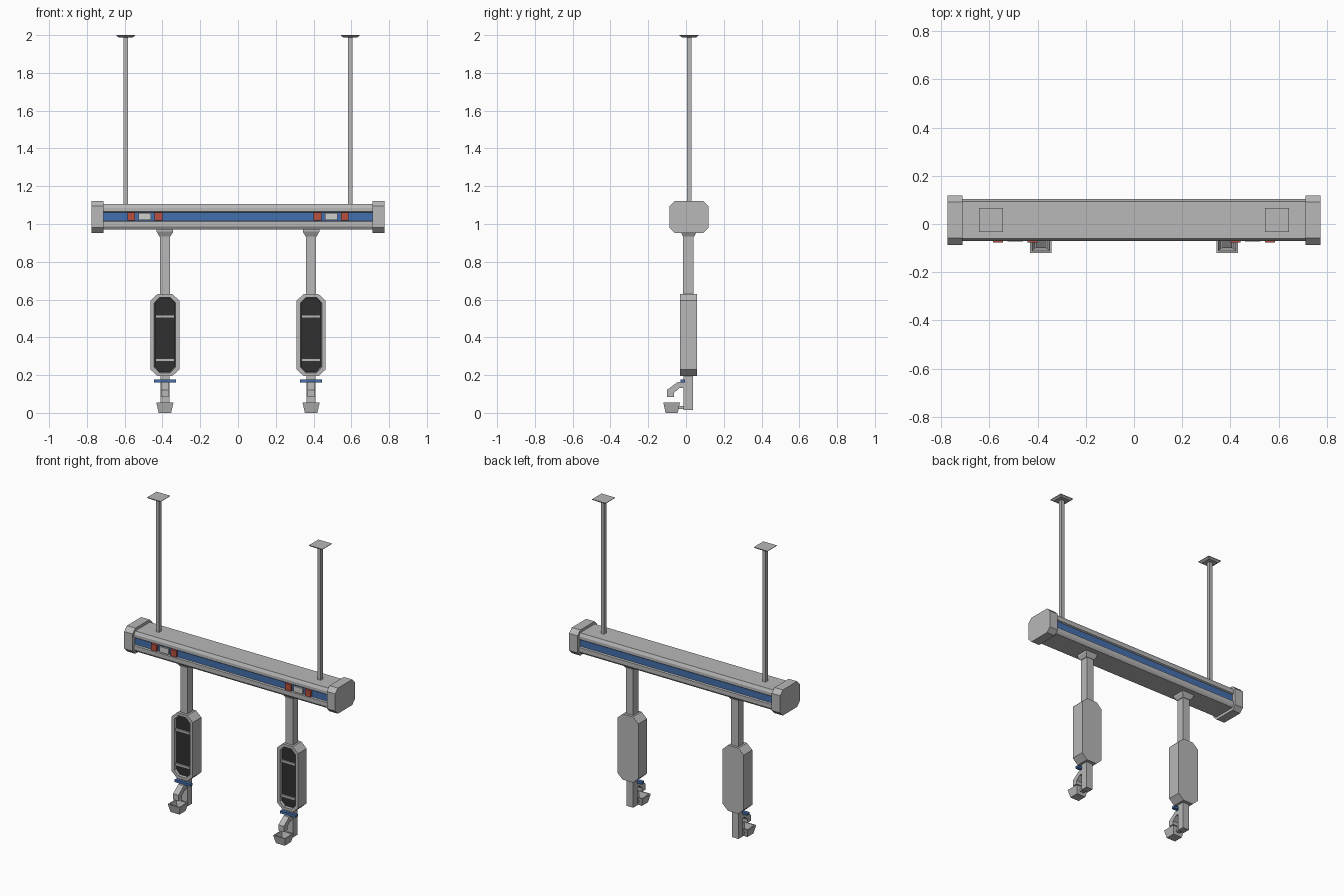
import bpy, bmesh

if "Cube" in bpy.data.objects:
    bpy.data.objects.remove(bpy.data.objects["Cube"])

MID_Y = 0.016  # depth centre of rail, poles and columns


def material(name, rgb):
    m = bpy.data.materials.new(name)
    m.use_nodes = True
    m.diffuse_color = (*rgb, 1)
    m.node_tree.nodes["Principled BSDF"].inputs["Base Color"].default_value = (*rgb, 1)
    return m


grey = material("grey metal", (0.48, 0.48, 0.48))
pale = material("pale grey", (0.62, 0.62, 0.61))
blue = material("blue", (0.06, 0.16, 0.42))
red = material("red", (0.48, 0.08, 0.05))
dark = material("dark grey", (0.03, 0.03, 0.03))


def finish(bm, name, mat):
    bmesh.ops.recalc_face_normals(bm, faces=bm.faces)
    mesh = bpy.data.meshes.new(name)
    bm.to_mesh(mesh)
    bm.free()
    mesh.materials.append(mat)
    ob = bpy.data.objects.new(name, mesh)
    bpy.context.scene.collection.objects.link(ob)
    return ob


def loft(name, rings, mat):
    """Skin a list of equal-length point rings and cap both ends."""
    bm = bmesh.new()
    loops = [[bm.verts.new(p) for p in ring] for ring in rings]
    n = len(loops[0])
    for a, b in zip(loops, loops[1:]):
        for i in range(n):
            j = (i + 1) % n
            bm.faces.new((a[i], a[j], b[j], b[i]))
    bm.faces.new(loops[0])
    bm.faces.new(loops[-1])
    return finish(bm, name, mat)


def rect(cx, cy, hx, hy, z):
    return [(cx + sx * hx, cy + sy * hy, z)
            for sx, sy in ((-1, -1), (1, -1), (1, 1), (-1, 1))]


def box(name, x, y, z, mat):
    cx, hx = sum(x) / 2, (x[1] - x[0]) / 2
    cy, hy = sum(y) / 2, (y[1] - y[0]) / 2
    return loft(name, [rect(cx, cy, hx, hy, h) for h in z], mat)


def octagon(hw, hh, cw, ch):
    """Corner-cut rectangle around the origin."""
    return [(-hw + cw, -hh), (hw - cw, -hh), (hw, -hh + ch), (hw, hh - ch),
            (hw - cw, hh), (-hw + cw, hh), (-hw, hh - ch), (-hw, -hh + ch)]


def extrude_x(name, profile, x0, x1, mat):
    return loft(name, [[(x, y, z) for y, z in profile] for x in (x0, x1)], mat)


# Horizontal rail with a groove along front and back
half = [(0.077, -0.067), (0.087, -0.052), (0.087, -0.026), (0.075, -0.022),
        (0.075, 0.022), (0.087, 0.028), (0.087, 0.048), (0.077, 0.067)]
side = half + [(-y, z) for y, z in reversed(half)]
extrude_x("rail", [(MID_Y + y, 1.038 + z) for y, z in side], -0.73, 0.73, grey)
for label, s in (("front", -1), ("back", 1)):
    y = MID_Y + s * 0.076
    box(label + "_blue_strip", (-0.715, 0.715), (y - 0.003, y + 0.003),
        (1.017, 1.06), blue)

for label, s in (("right", -1), ("left", 1)):
    # End cap
    cap = [(MID_Y + y, 1.038 + z) for y, z in octagon(0.103, 0.085, 0.028, 0.028)]
    extrude_x(label + "_end_cap", cap, s * 0.713, s * 0.775, grey)

    # Ceiling pole and mounting plate
    px = s * 0.594
    box(label + "_pole", (px - 0.011, px + 0.011), (MID_Y - 0.012, MID_Y + 0.012),
        (1.1, 1.99), grey)
    loft(label + "_ceiling_plate",
         [rect(px, MID_Y, 0.036, 0.036, 1.987), rect(px, MID_Y, 0.05, 0.05, 1.997),
          rect(px, MID_Y, 0.05, 0.05, 2.0)], grey)

    # Sockets and panel on the rail front
    mx = s * 0.493
    for side_name, d in (("outer", s * 0.072), ("inner", -s * 0.072)):
        bx = mx + d
        box(f"{label}_{side_name}_socket", (bx - 0.021, bx + 0.021),
            (-0.076, -0.05), (1.018, 1.06), red)
    box(label + "_panel", (mx - 0.033, mx + 0.033), (-0.073, -0.05),
        (1.02, 1.057), pale)

    # Hanging column and its flared collar
    ax = s * 0.387
    loft(label + "_collar",
         [rect(ax, 0.014, 0.03, 0.03, 0.935), rect(ax, 0.014, 0.044, 0.043, 0.96),
          rect(ax, 0.014, 0.044, 0.043, 0.975)], grey)
    box(label + "_column", (ax - 0.026, ax + 0.026), (-0.015, 0.041),
        (0.62, 0.95), grey)

    # Handset housing with a recessed front
    outer = octagon(0.077, 0.218, 0.039, 0.036)
    inner = octagon(0.057, 0.2, 0.029, 0.03)
    floor = octagon(0.053, 0.196, 0.027, 0.028)
    rings = [[(ax + x, y, 0.412 + z) for x, z in shape]
             for shape, y in ((outer, 0.058), (outer, -0.033),
                              (inner, -0.033), (floor, -0.012))]
    loft(label + "_housing", rings, grey)
    loft(label + "_dark_panel", [[(ax + x, y, 0.412 + z) for x, z in floor]
                                 for y in (-0.01, -0.018)], dark)
    for bar, z in (("upper", 0.51), ("lower", 0.28)):
        box(f"{label}_{bar}_bar", (ax - 0.051, ax + 0.051), (-0.028, -0.014),
            (z - 0.008, z + 0.008), grey)

    # Lower stem with blue cross plate
    box(label + "_stem", (ax - 0.024, ax + 0.024), (-0.012, 0.036),
        (0.015, 0.2), grey)
    box(label + "_blue_plate", (ax - 0.058, ax + 0.058), (-0.03, -0.006),
        (0.162, 0.178), blue)

    # Bent spout
    spout = [(-0.008, 0.163), (-0.045, 0.163), (-0.1, 0.122), (-0.1, 0.083),
             (-0.064, 0.083), (-0.064, 0.106), (-0.034, 0.133), (-0.008, 0.133)]
    extrude_x(label + "_spout", spout, ax - 0.02, ax + 0.02, grey)

    # Open tapered cup and its link to the stem
    loft(label + "_cup",
         [rect(ax, -0.076, 0.033, 0.032, 0.0), rect(ax, -0.076, 0.045, 0.044, 0.054),
          rect(ax, -0.076, 0.037, 0.036, 0.054), rect(ax, -0.076, 0.025, 0.024, 0.012)],
         grey)
    box(label + "_cup_link", (ax - 0.015, ax + 0.015), (-0.042, -0.01),
        (0.02, 0.037), grey)
